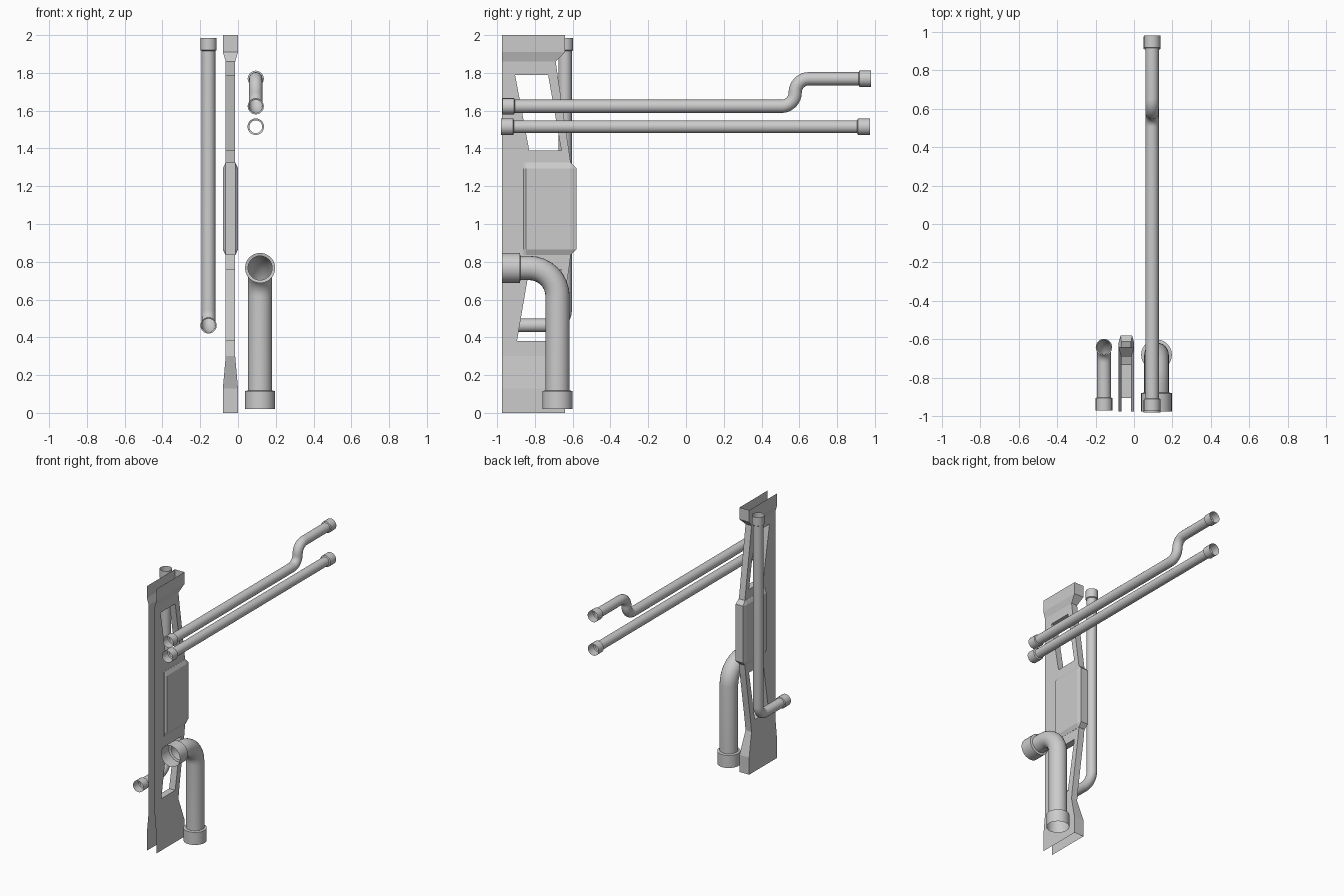
import bpy, bmesh, math
from mathutils import Vector

if "Cube" in bpy.data.objects:
    bpy.data.objects.remove(bpy.data.objects["Cube"], do_unlink=True)

grey = bpy.data.materials.new("light_grey")
grey.use_nodes = True
grey.diffuse_color = (0.6, 0.6, 0.6, 1)
grey.node_tree.nodes["Principled BSDF"].inputs["Base Color"].default_value = (0.6, 0.6, 0.6, 1)


def finish(name, bm, smooth=False):
    bmesh.ops.recalc_face_normals(bm, faces=bm.faces[:])
    mesh = bpy.data.meshes.new(name)
    bm.to_mesh(mesh)
    bm.free()
    mesh.materials.append(grey)
    obj = bpy.data.objects.new(name, mesh)
    bpy.context.collection.objects.link(obj)
    if smooth:
        bpy.ops.object.select_all(action='DESELECT')
        obj.select_set(True)
        bpy.context.view_layer.objects.active = obj
        bpy.ops.object.shade_smooth_by_angle(angle=math.radians(35))


def rounded(points, bend, steps=8):
    """Round the inner corners of a path of (y, z) points."""
    pts = [Vector(p) for p in points]
    path = [pts[0]]
    for a, b, c in zip(pts, pts[1:], pts[2:]):
        d1, d2 = (b - a).normalized(), (c - b).normalized()
        for i in range(steps + 1):
            t = i / steps * math.pi / 2
            path.append(b - d1 * bend * (1 - math.sin(t)) + d2 * bend * (1 - math.cos(t)))
    path.append(pts[-1])
    clean = [path[0]]
    for p in path[1:]:
        if (p - clean[-1]).length > 1e-4:
            clean.append(p)
    return clean


def pipe(name, x, points, radius, collar, length, bend=0.08, sides=20):
    """Open tube with a wider collar at each end, lying in a plane of constant x."""
    path = rounded(points, bend)
    d0 = (path[1] - path[0]).normalized()
    d1 = (path[-1] - path[-2]).normalized()
    s, e = path[0] + d0 * length, path[-1] - d1 * length
    stations = [(path[0], collar, d0), (s, collar, d0), (s + d0 * 0.004, radius, d0)]
    for a, b, c in zip(path, path[1:], path[2:]):
        stations.append((b, radius, ((b - a).normalized() + (c - b).normalized()).normalized()))
    stations += [(e - d1 * 0.004, radius, d1), (e, collar, d1), (path[-1], collar, d1)]
    bm = bmesh.new()
    rings = []
    for p, r, d in stations:
        ring = []
        for i in range(sides):
            t = 2 * math.pi * i / sides
            off = r * math.sin(t)
            ring.append(bm.verts.new((x + r * math.cos(t), p.x - d.y * off, p.y + d.x * off)))
        rings.append(ring)
    for a, b in zip(rings, rings[1:]):
        for i in range(sides):
            j = (i + 1) % sides
            bm.faces.new((a[i], a[j], b[j], b[i]))
    finish(name, bm, smooth=True)


# Channel frame: rows of z, half width, window front, window rear, rear edge
CX, FRONT = -0.04, -0.975
rows = [(0, .04, -.895, -.73, -.64), (.13, .04, -.895, -.73, -.64),
        (.30, .025, -.895, -.73, -.69), (.38, .025, -.895, -.73, -.68),
        (.76, .025, -.83, -.66, -.62), (.84, .025, -.83, -.66, -.61),
        (1.32, .025, -.83, -.66, -.61), (1.39, .025, -.83, -.66, -.62),
        (1.79, .025, -.905, -.73, -.68), (1.86, .025, -.905, -.73, -.69),
        (1.91, .04, -.905, -.73, -.64), (2, .04, -.905, -.73, -.64)]
windows = (3, 7)
bm = bmesh.new()
sheets = [[[bm.verts.new((CX + side * h, y, z)) for y in (FRONT, a, b, r)]
           for z, h, a, b, r in rows] for side in (-1, 1)]
L, R = sheets
for k in range(len(rows) - 1):
    for col in range(3):
        if not (k in windows and col == 1):
            for g in sheets:
                bm.faces.new((g[k][col], g[k][col + 1], g[k + 1][col + 1], g[k + 1][col]))
    bm.faces.new((L[k][3], R[k][3], R[k + 1][3], L[k + 1][3]))
# Window walls joining the two sheets
for k in windows:
    loop = [(k, 1), (k, 2), (k + 1, 2), (k + 1, 1)]
    for (i, j), (m, n) in zip(loop, loop[1:] + loop[:1]):
        bm.faces.new((L[i][j], L[m][n], R[m][n], R[i][j]))
finish("channel_frame", bm)

# Chamfered middle block: z, half widths and depth per level
bm = bmesh.new()
levels = []
for z, h, front, mid, back, hb in [(.835, .026, -.86, -.847, -.61, .026), (.865, .04, -.86, -.847, -.58, .03),
                                   (1.295, .04, -.86, -.847, -.58, .03), (1.325, .026, -.86, -.847, -.61, .026)]:
    half = [(.026, front), (h, mid), (h, -.615), (hb, back)]
    loop = half + [(-x, y) for x, y in reversed(half)]
    levels.append([bm.verts.new((CX + x, y, z)) for x, y in loop])
for a, b in zip(levels, levels[1:]):
    for i in range(8):
        bm.faces.new((a[i], a[(i + 1) % 8], b[(i + 1) % 8], b[i]))
bm.faces.new(levels[0])
bm.faces.new(levels[-1])
finish("middle_block", bm)

# Pipes
pipe("tall_thin_pipe", -.156, [(-.64, 1.985), (-.64, .463), (-.97, .463)], .036, .043, .065)
pipe("thick_elbow_pipe", .117, [(-.68, .02), (-.68, .767), (-.975, .767)], .064, .08, .095, bend=.15, sides=24)
pipe("straight_pipe", .094, [(-.98, 1.515), (.975, 1.515)], .034, .044, .065)
pipe("offset_pipe", .094, [(-.972, 1.623), (.578, 1.623), (.578, 1.769), (.98, 1.769)], .035, .043, .062, bend=.073)
